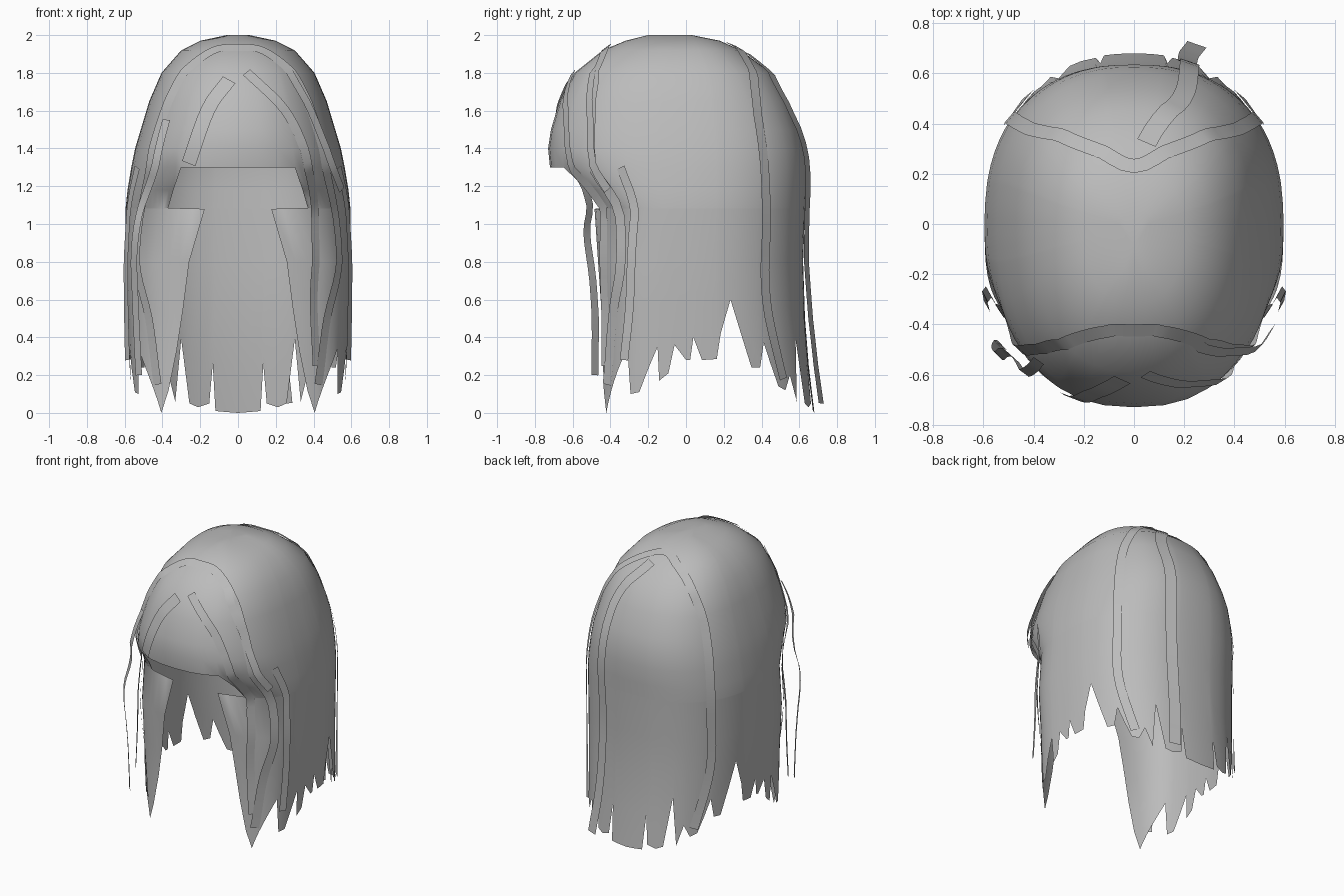
import bpy, math
from mathutils import Vector

if "Cube" in bpy.data.objects:
    bpy.data.objects.remove(bpy.data.objects["Cube"])

mat = bpy.data.materials.new("hair_grey")
mat.use_nodes = True
mat.diffuse_color = (0.5, 0.5, 0.5, 1)
mat.node_tree.nodes["Principled BSDF"].inputs["Base Color"].default_value = (0.5, 0.5, 0.5, 1)

# Head profile from crown to tips: height, half width, front depth, back depth
PROFILE = [(2.0, .06, .2, .03), (1.97, .2, .32, .18), (1.92, .3, .44, .29),
           (1.8, .405, .59, .45), (1.65, .47, .67, .54), (1.5, .515, .715, .6),
           (1.4, .545, .73, .625), (1.3, .565, .72, .635), (1.18, .585, .58, .635),
           (1.085, .595, .495, .63), (1.08, .595, .49, .63), (.8, .595, .475, .62),
           (.5, .585, .46, .63), (.25, .575, .465, .65), (0, .56, .48, .68)]
# Squareness of the front half by height
SQUARE = [(1.3, 2.4), (.8, 3.3)]
# Ragged hem from the face edge to the back: angle from the front, height
HEM = [(24, .12), (28, 0), (59, .34), (63, .1), (70, .11), (81, .35),
       (82, .17), (86, .21), (88, .36), (90, .28), (91, .28), (92, .4), (95, .28),
       (101, .285), (103, .42), (108, .6), (118, .24), (123, .24), (126, .37),
       (134, .14), (139, .12), (144, .2), (148, .06), (153, .39), (157, .05),
       (162, .03), (168, .05), (170, .26), (171, .01), (180, 0)]
# Half angle of the face opening by height
OPENING = [(1.3, 28), (1.085, 31), (1.08, 10.5), (.4, 20.5), (0, 33)]


def interp(table, v):
    """Linear lookup in a table whose first column is sorted."""
    rows = sorted(table)
    if v <= rows[0][0]:
        return rows[0][1:]
    for a, b in zip(rows, rows[1:]):
        if v <= b[0]:
            t = (v - a[0]) / (b[0] - a[0])
            return tuple(p + (q - p) * t for p, q in zip(a[1:], b[1:]))
    return rows[-1][1:]


def surf(deg, z, off=0):
    """Point on the hair surface at an angle from the front."""
    w, f, b = interp(PROFILE, z)
    s, c = math.sin(math.radians(deg)), math.cos(math.radians(deg))
    e = 2 / (interp(SQUARE, z)[0] if c > 0 else 2.4)
    x = math.copysign(abs(s) ** e, s) * (w + off)
    y = -math.copysign(abs(c) ** e, c) * ((f if c > 0 else b) + off)
    return Vector((x, y, z))


def make(name, verts, faces):
    me = bpy.data.meshes.new(name)
    me.from_pydata(verts, [], faces)
    me.update()
    me.materials.append(mat)
    ob = bpy.data.objects.new(name, me)
    bpy.context.collection.objects.link(ob)
    bpy.ops.object.select_all(action='DESELECT')
    ob.select_set(True)
    bpy.context.view_layer.objects.active = ob
    bpy.ops.object.shade_smooth_by_angle(angle=math.radians(50))


# Main hair shell: rings with a ragged hem and an open face
half = [0, 8, 16]
for (a, _), (b, _) in zip(HEM, HEM[1:]):
    n = math.ceil((b - a) / 6)
    half += [a + (b - a) * i / n for i in range(n)]
columns = half + [180] + [-a for a in reversed(half[1:])]
n = len(columns)
verts, faces = [], []
for z0 in [p[0] for p in PROFILE]:
    for a in columns:
        p = abs(a)
        z = z0
        if z0 < .8:
            z = .8 - (.8 - z0) / .8 * (.8 - interp(HEM, p)[0])
        start = interp(OPENING, z)[0]
        if p < 24:
            p *= start / 24
        elif p < 60:
            p = start + (p - 24) * (60 - start) / 36
        verts.append(surf(math.copysign(p, a), z))
for r in range(len(PROFILE) - 1):
    for i in range(n):
        j = (i + 1) % n
        in_face = abs(columns[i]) <= 24 and abs(columns[j]) <= 24
        if PROFILE[r][0] <= 1.3 and in_face:
            continue
        faces.append((r * n + i, (r + 1) * n + i, (r + 1) * n + j, r * n + j))
verts.append(Vector((0, -.09, 2.0)))
faces += [(len(verts) - 1, i, (i + 1) % n) for i in range(n)]
make("hair_shell", verts, faces)


def strand(name, path, width=.06, steps=5):
    """Flat lock following (angle, height, lift) points over the shell."""
    ctl = [Vector(p) for p in path]
    ctl = [2 * ctl[0] - ctl[1]] + ctl + [2 * ctl[-1] - ctl[-2]]
    pts = []
    for k in range(1, len(ctl) - 2):
        a, b, c, d = ctl[k - 1:k + 3]
        for s in range(steps + (k == len(ctl) - 3)):
            t = s / steps
            pts.append(.5 * (2 * b + (c - a) * t + (2 * a - 5 * b + 4 * c - d) * t * t
                             + (3 * b - a - 3 * c + d) * t ** 3))
    pos = [surf(*p) for p in pts]
    vs, fs = [], []
    for i, p in enumerate(pos):
        tan = (pos[min(i + 1, len(pos) - 1)] - pos[max(i - 1, 0)]).normalized()
        out = Vector((p.x, p.y, max(p.z - 1.3, 0) * .9)).normalized()
        side = tan.cross(out).normalized() * width / 2
        p = p + out * .006
        vs += [p - side, p + side]
        if i:
            fs.append((2 * i - 2, 2 * i - 1, 2 * i + 1, 2 * i))
    make(name, vs, fs)


# Bands that cross the crown and hang down both sides
front = [(22, 1.91, .005), (40, 1.8, .005), (48, 1.6, .005), (51, 1.4, .005), (51, 1.18, .005),
         (55, .8, .005), (43, .5, .005), (37, .15, .005)]
back = [(150, 1.88, .005), (134, 1.75, .005), (126, 1.5, .005), (128, 1, .005),
        (128, .6, .005), (137, .18, .005)]
strand("front_band", [(-a, z, o) for a, z, o in reversed(front)] + [(0, 1.93, .005)] + front)
strand("back_band", [(360 - a, z, o) for a, z, o in reversed(back)] + [(180, 1.95, .005)] + back)

# Loose side locks on both sides
for side, sign in (("left", 1), ("right", -1)):
    strand(f"loose_side_lock_{side}", [(sign * 66, 1.3, .005), (sign * 66, 1, .02),
                                       (sign * 66, .7, .03), (sign * 62, .28, .05)], .05)

# Locks framing the fringe
strand("fringe_lock", [(4, 1.8, .005), (26, 1.6, .005), (35, 1.4, .005), (36, 1.2, .005),
                       (33, .9, .005), (31, .6, .005), (34, .25, .01)], .055)
strand("temple_lock", [(35, 1.85, .005), (47, 1.6, .01), (52, 1.4, .02), (55, 1.18, .05)], .05)
strand("bang_lock", [(-4, 1.76, .005), (-15, 1.6, .005), (-23, 1.32, .005)], .08)

# Locks hanging clear of the shell
strand("loose_front_lock", [(-44, 1.55, .01), (-42, 1.25, .05), (-39, 1, .13),
                            (-41, .7, .11), (-41, .2, .1)], .05)
strand("back_lock", [(174, 1.9, .005), (160, 1.7, .01), (162, 1.35, .03),
                     (164, .9, .03), (164, .4, .05), (161, .05, .07)], .08)
